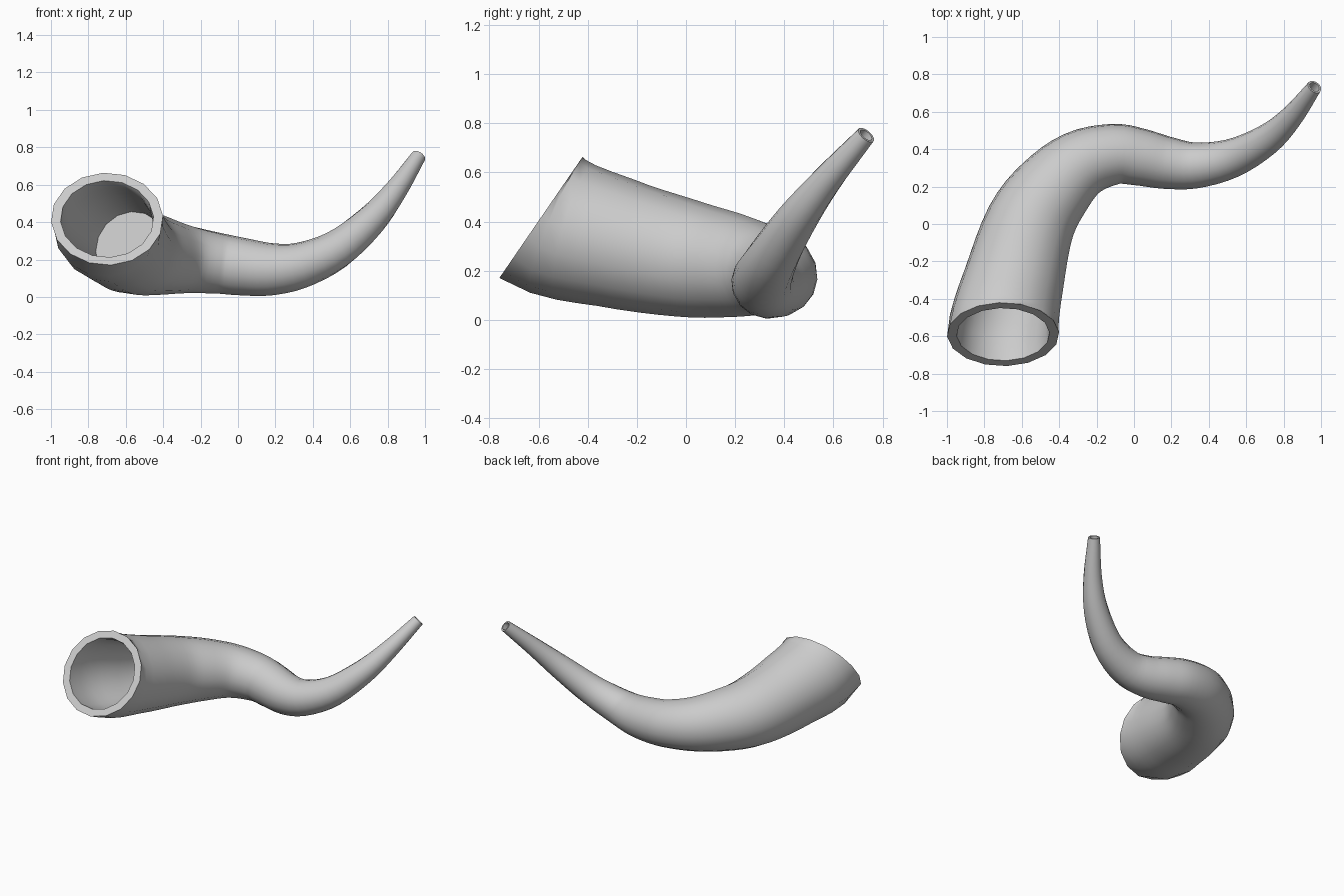
import bpy, bmesh, math
from mathutils import Vector

cube = bpy.data.objects.get("Cube")
if cube:
    bpy.data.objects.remove(cube, do_unlink=True)

SIDES = 16
STEPS = 4
WALL = 0.83

# Centre line of the horn: x, y, z, outer radius
PATH = [
    (-0.70, -0.59, 0.417, 0.300),
    (-0.64, -0.29, 0.315, 0.268),
    (-0.555, 0.00, 0.250, 0.240),
    (-0.43, 0.19, 0.222, 0.213),
    (-0.285, 0.32, 0.202, 0.184),
    (-0.11, 0.373, 0.180, 0.163),
    (0.02, 0.360, 0.162, 0.154),
    (0.17, 0.328, 0.148, 0.141),
    (0.33, 0.313, 0.168, 0.123),
    (0.525, 0.352, 0.252, 0.104),
    (0.71, 0.450, 0.408, 0.083),
    (0.84, 0.570, 0.565, 0.062),
    (0.965, 0.733, 0.752, 0.040),
]

# Extra end points set the tilt of the mouth and the tip
keys = [Vector(p) for p in PATH]
mouth_dir = Vector((0, 0.824, -0.566, -0.08))
keys.insert(0, keys[1] - mouth_dir * 0.6)
keys.append(keys[-1] * 2 - keys[-2])


def sample(t):
    """Smooth position with radius, and direction, at path parameter t."""
    i = min(int(t), len(PATH) - 2)
    u = t - i
    a, b, c, d = keys[i:i + 4]
    k1, k2, k3 = c - a, 2 * a - 5 * b + 4 * c - d, 3 * b - a - 3 * c + d
    pos = b + (k1 * u + k2 * u ** 2 + k3 * u ** 3) / 2
    way = k1 + 2 * k2 * u + 3 * k3 * u ** 2
    return pos, way.xyz.normalized()


def ring(bm, t, scale=1.0):
    pos, way = sample(t)
    side = way.cross(Vector((0, 0, 1))).normalized()
    up = side.cross(way)
    verts = []
    for k in range(SIDES):
        a = math.tau * k / SIDES - math.radians(4)
        verts.append(bm.verts.new(
            pos.xyz + (side * math.sin(a) + up * math.cos(a)) * pos.w * scale))
    return verts


bm = bmesh.new()
last = len(PATH) - 1
rings = []
# Mouth bore, from its floor out to the rim
rings += [ring(bm, 1.85 * (1 - k / 8), WALL) for k in range(9)]
# Outer skin from mouth to tip
rings += [ring(bm, k / STEPS) for k in range(last * STEPS + 1)]
# Tip bore, from the rim inward
rings += [ring(bm, last - k * 0.25, 0.72) for k in range(4)]

for a, b in zip(rings, rings[1:]):
    for k in range(SIDES):
        n = (k + 1) % SIDES
        bm.faces.new((a[k], a[n], b[n], b[k]))
bm.faces.new(rings[0])
bm.faces.new(rings[-1])
bmesh.ops.recalc_face_normals(bm, faces=bm.faces)

mesh = bpy.data.meshes.new("horn")
bm.to_mesh(mesh)
bm.free()
horn = bpy.data.objects.new("horn", mesh)
bpy.context.collection.objects.link(horn)

# Plain grey
grey = bpy.data.materials.new("light_grey")
grey.use_nodes = True
color = (0.6, 0.6, 0.6, 1)
grey.diffuse_color = color
grey.node_tree.nodes["Principled BSDF"].inputs["Base Color"].default_value = color
mesh.materials.append(grey)

bpy.ops.object.select_all(action='DESELECT')
horn.select_set(True)
bpy.context.view_layer.objects.active = horn
bpy.ops.object.shade_smooth_by_angle(angle=math.radians(35))
